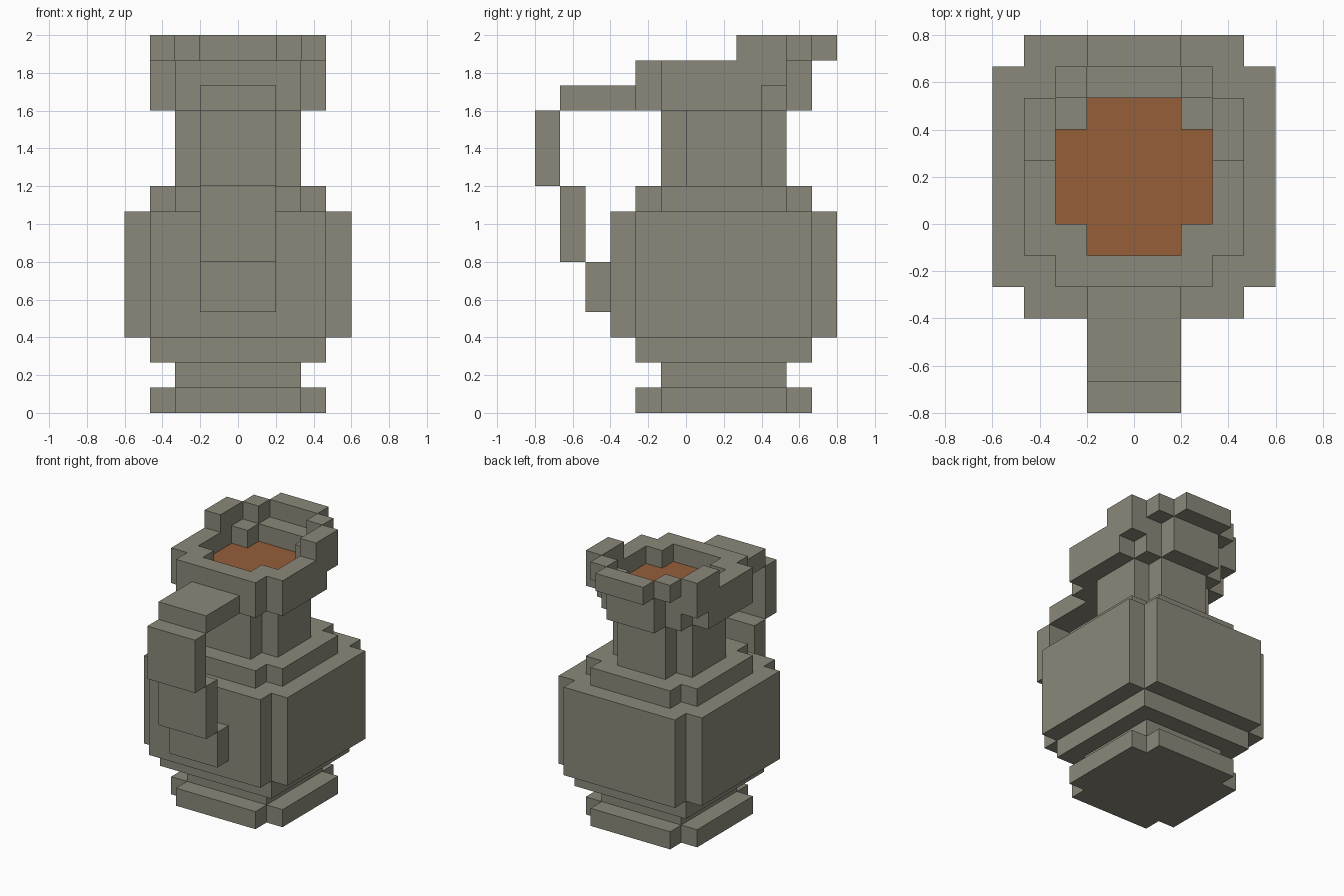
import bpy, bmesh
from mathutils import Vector

if "Cube" in bpy.data.objects:
    bpy.data.objects.remove(bpy.data.objects["Cube"])

U = 2 / 15          # block size
CY = 1.5 * U        # centre of the vessel in y


def material(name, rgb):
    m = bpy.data.materials.new(name)
    m.diffuse_color = (*rgb, 1)
    m.use_nodes = True
    m.node_tree.nodes["Principled BSDF"].inputs["Base Color"].default_value = m.diffuse_color
    return m


STONE = material("grey_clay", (0.258, 0.250, 0.195))
LIQUID = material("orange_liquid", (0.305, 0.112, 0.042))


def finish(name, bm, mat):
    bmesh.ops.recalc_face_normals(bm, faces=bm.faces)
    me = bpy.data.meshes.new(name)
    bm.to_mesh(me)
    bm.free()
    me.materials.append(mat)
    ob = bpy.data.objects.new(name, me)
    bpy.context.collection.objects.link(ob)
    return ob


def tier(name, half, z0, z1, notch=1, mat=STONE):
    """Square slab with notched corners; all sizes in blocks."""
    h, k = half, half - notch
    corner = [(h, k), (k, k), (k, h)] if notch else [(h, h)]
    pts = []
    for _ in range(4):                       # turn the corner four times
        pts += corner
        corner = [(-y, x) for x, y in corner]
    bm = bmesh.new()
    face = bm.faces.new([bm.verts.new((x * U, y * U + CY, z0 * U)) for x, y in pts])
    ext = bmesh.ops.extrude_face_region(bm, geom=[face], use_keep_orig=True)
    top = [v for v in ext["geom"] if isinstance(v, bmesh.types.BMVert)]
    bmesh.ops.translate(bm, verts=top, vec=(0, 0, (z1 - z0) * U))
    return finish(name, bm, mat)


def box(name, y0, y1, z0, z1, half=1.5):
    bm = bmesh.new()
    bmesh.ops.create_cube(bm, size=1)
    for v in bm.verts:
        v.co = Vector((v.co.x * 2 * half, (y0 + y1) / 2 + v.co.y * (y1 - y0),
                       (z0 + z1) / 2 + v.co.z * (z1 - z0))) * U
    return finish(name, bm, STONE)


def block_shell(name, cells):
    """Outer skin of a set of unit blocks, flat areas merged."""
    bm = bmesh.new()
    for c in cells:
        centre = Vector((c[0], c[1] + 0.5, c[2] + 0.5))
        for axis in range(3):
            for s in (-1, 1):
                n = [0, 0, 0]
                n[axis] = s
                if tuple(a + b for a, b in zip(c, n)) in cells:
                    continue
                a, b = Vector((0, 0, 0)), Vector((0, 0, 0))
                a[(axis + 1) % 3] = b[(axis + 2) % 3] = 0.5
                mid = centre + Vector(n) * 0.5
                quad = [mid - a - b, mid + a - b, mid + a + b, mid - a + b]
                if s < 0:
                    quad.reverse()
                bm.faces.new([bm.verts.new(p * U) for p in quad])
    bmesh.ops.remove_doubles(bm, verts=bm.verts, dist=1e-4)
    bmesh.ops.dissolve_limit(bm, angle_limit=0.01, verts=bm.verts, edges=bm.edges)
    return finish(name, bm, STONE)


# Vessel tiers from the ground up
tier("foot", 3.5, 0, 1)
tier("stem", 2.5, 1, 2, notch=0)
tier("lower_body", 3.5, 2, 3, notch=0)
tier("body", 4.5, 3, 8)
tier("shoulder", 3.5, 8, 9)
tier("neck", 2.5, 9, 12)
tier("liquid", 2.5, 12, 13, mat=LIQUID)

# Hollow rim: half width of the wall and of the opening for each row of blocks
outer = {-2: 2, -1: 3, 0: 3, 1: 3, 2: 3, 3: 3, 4: 1}
inner = {-1: 1, 0: 2, 1: 2, 2: 2, 3: 1}
rim = set()
for k in (12, 13):
    for j, w in outer.items():
        if k == 12 and j == 3:
            w = 2                            # lower step under the spout
        rim |= {(i, j, k) for i in range(-w, w + 1) if abs(i) > inner.get(j, -1)}
# Raised spout stepping outwards at the back
for s in (-1, 1):
    rim |= {(3 * s, 2, 14), (3 * s, 3, 14), (2 * s, 4, 14)}
rim |= {(i, 5, 14) for i in (-1, 0, 1)}
block_shell("rim_and_spout", rim)

# Stepped handle at the front
box("handle_top", -5, -2, 12, 13)
box("handle_grip", -6, -5, 9, 12)
box("handle_lower", -5, -4, 6, 9)
box("handle_base", -4, -3, 4, 6)
